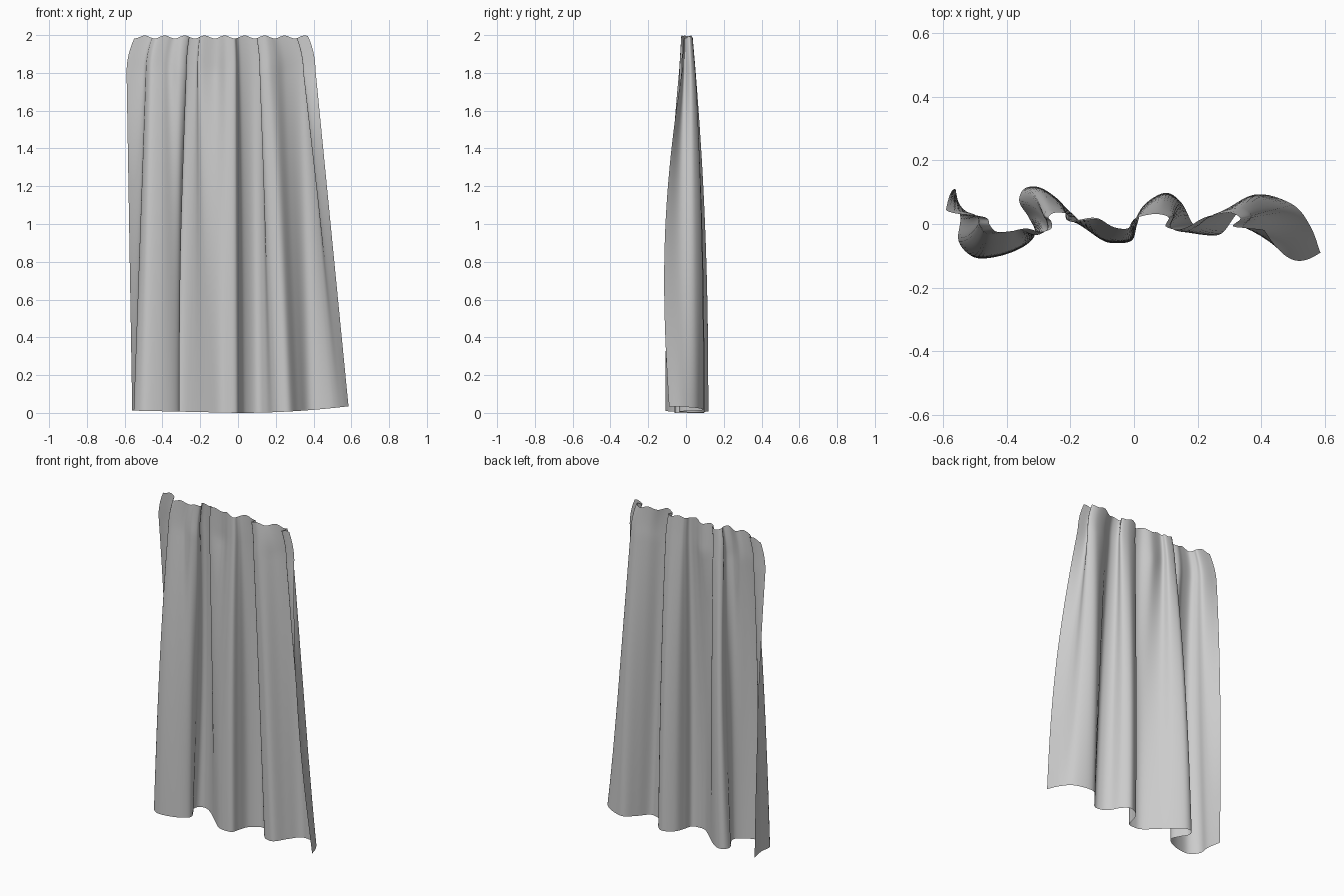
import bpy, math
from mathutils import Vector

if "Cube" in bpy.data.objects:
    bpy.data.objects.remove(bpy.data.objects["Cube"])

# fold cross-sections (x, y), left free end to right free end
HEM = [(-.56, .11), (-.545, .02), (-.55, -.055), (-.50, -.105), (-.42, -.10), (-.345, -.07),
       (-.31, -.03), (-.33, .02), (-.36, .07), (-.345, .11), (-.30, .115), (-.24, .075),
       (-.17, .01), (-.10, -.05), (-.05, -.06), (-.005, -.05), (.01, 0), (.035, .06),
       (.10, .098), (.15, .065), (.185, .0), (.225, -.03), (.275, -.03), (.325, .035),
       (.39, .093), (.50, .06), (.555, -.01), (.585, -.09)]
HEAD = [(-.59, .045), (-.50, .03), (-.485, -.005), (-.46, -.035), (-.40, -.03), (-.36, -.02),
        (-.31, -.035), (-.275, -.02), (-.275, .01), (-.285, .03), (-.265, .05), (-.22, .045),
        (-.205, .01), (-.12, .02), (-.06, -.015), (-.015, -.02), (0, .01), (.02, .03),
        (.08, .045), (.125, .03), (.115, -.01), (.155, -.025), (.195, -.01), (.25, .03),
        (.33, .05), (.37, .025), (.345, -.01), (.41, -.02)]
SUB, ROWS, NECK = 6, 48, 1.82


def spline(pts):
    """Catmull-Rom resampling of a fold profile."""
    p = [Vector(q) for q in pts]
    p = [2 * p[0] - p[1]] + p + [2 * p[-1] - p[-2]]
    out = []
    for i in range(1, len(p) - 2):
        a, b, c, d = p[i - 1:i + 3]
        for k in range(SUB):
            t = k / SUB
            out.append(.5 * (2 * b + (c - a) * t + (2 * a - 5 * b + 4 * c - d) * t * t
                             + (3 * b - a - 3 * c + d) * t ** 3))
    return out + [p[-2]]


hem, head = spline(HEM), spline(HEAD)
n = len(hem)
verts, faces = [], []
for r in range(ROWS + 1):
    s = r / ROWS
    s = 1 - (1 - s) ** 1.3                      # more rows near the gathered top
    z = 2 * s
    t = min(z / NECK, 1)
    g = max(0, (z - NECK) / (2 - NECK))         # gathering at the heading
    for i in range(n):
        x = hem[i].x + (head[i].x - hem[i].x) * t
        y = hem[i].y + (head[i].y - hem[i].y) * t ** 2.4
        end = max(0, (i / (n - 1) - .9) / .1)   # right free edge swings forward
        y -= .035 * end * math.sin(math.pi * t)
        x += (-.08 - x) * .08 * g * g
        y *= 1 - .3 * g
        # lifted hem corners and scalloped heading
        low = .035 * max(0, hem[i].x / .585) ** 2 + .012 * max(0, -hem[i].x / .555)
        top = 1.99 + .008 * math.cos(2 * math.pi * (head[i].x + .3) / .115)
        verts.append((x, y, low + (top - low) * s))
for r in range(ROWS):
    for i in range(n - 1):
        a = r * n + i
        faces.append((a, a + 1, a + n + 1, a + n))

# curtain sheet
me = bpy.data.meshes.new("curtain")
me.from_pydata(verts, [], faces)
mat = bpy.data.materials.new("grey fabric")
mat.diffuse_color = (.6, .6, .6, 1)
mat.use_nodes = True
mat.node_tree.nodes["Principled BSDF"].inputs["Base Color"].default_value = mat.diffuse_color
me.materials.append(mat)
me.shade_smooth()
ob = bpy.data.objects.new("curtain", me)
bpy.context.collection.objects.link(ob)
